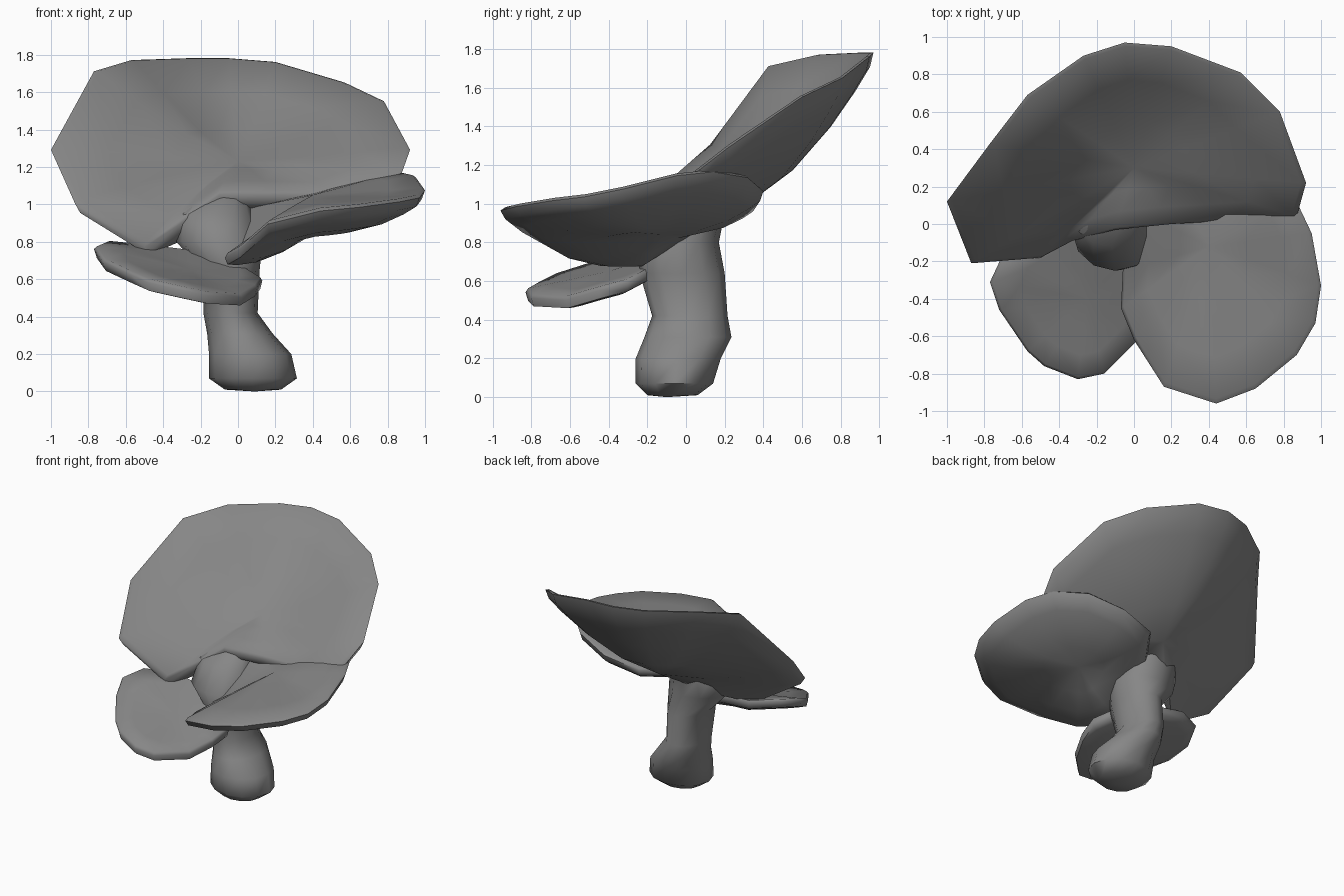
import bpy, bmesh, math
from mathutils import Vector

if "Cube" in bpy.data.objects:
    bpy.data.objects.remove(bpy.data.objects["Cube"])

grey = bpy.data.materials.new("dark_grey")
grey.diffuse_color = (0.24, 0.24, 0.24, 1)
grey.use_nodes = True
grey.node_tree.nodes["Principled BSDF"].inputs["Base Color"].default_value = grey.diffuse_color


def finish(name, rings, start, end):
    """Skin a list of closed rings, closing both ends on a centre point."""
    bm = bmesh.new()
    loops = [[bm.verts.new(p) for p in r] for r in rings]
    n = len(loops[0])
    for a, b in zip(loops, loops[1:]):
        for i in range(n):
            j = (i + 1) % n
            bm.faces.new((a[i], a[j], b[j], b[i]))
    for loop, tip in ((loops[0], start), (loops[-1], end)):
        c = bm.verts.new(tip)
        for i in range(n):
            bm.faces.new((loop[i], loop[(i + 1) % n], c))
    bmesh.ops.recalc_face_normals(bm, faces=bm.faces)
    me = bpy.data.meshes.new(name)
    bm.to_mesh(me)
    bm.free()
    me.materials.append(grey)
    ob = bpy.data.objects.new(name, me)
    bpy.context.collection.objects.link(ob)
    bpy.ops.object.select_all(action='DESELECT')
    ob.select_set(True)
    bpy.context.view_layer.objects.active = ob
    bpy.ops.object.shade_smooth_by_angle(angle=math.radians(60))
    return ob


def cap(name, rim, centre, bulge, lip, dish=1.0, power=2.5):
    """Fungus cap: dished top and bulging underside sharing one uneven rim."""
    rim = [Vector(p) for p in rim]
    c, bulge = Vector(centre), Vector(bulge)

    def ring(r, under):
        out = []
        for p in rim:
            q = c.lerp(p, r)
            q.z = c.z + (p.z - c.z) * r ** dish
            if under:
                q += bulge * (1 - r ** power) + Vector((0, 0, -lip))
            out.append(q)
        return out
    rings = [ring(r, False) for r in (0.35, 0.7, 0.97)]
    rings.append([p - Vector((0, 0, lip * 0.3)) for p in rim])
    rings += [ring(r, True) for r in (0.97, 0.85, 0.65, 0.35)]
    return finish(name, rings, c, c + bulge - Vector((0, 0, lip)))


# Large rear cap, tilted up towards the back
cap("large_cap", [
    (-1, .12, 1.31), (-.77, .43, 1.73), (-.57, .69, 1.79), (-.27, .9, 1.8),
    (-.05, .97, 1.8), (.2, .95, 1.78), (.57, .81, 1.67), (.78, .6, 1.57),
    (.92, .22, 1.31), (.87, .04, 1.17), (.55, .02, 1.06), (.2, 0, 1.07),
    (-.1, -.03, 1.07), (-.33, -.09, .9), (-.5, -.18, .79), (-.87, -.21, 1.02)],
    (0, .3, 1.23), (0, .02, -.17), .06, 1.2)

# Medium cap at front right, its back tucked under the large cap
cap("medium_cap", [
    (-.06, -.25, .73), (-.07, -.45, .73), (0, -.62, .77), (.16, -.87, .91),
    (.44, -.96, .98), (.65, -.88, 1.0), (.87, -.7, 1.03), (.97, -.53, 1.05),
    (1, -.33, 1.09), (.95, -.05, 1.16), (.86, .14, 1.18), (.68, .32, 1.15),
    (.42, .4, 1.08), (.15, .36, 1.02), (-.03, .1, .96)],
    (.4, -.12, 1.05), (0, 0, -.16), .05, 1.05)

# Small low cap at front left
cap("small_cap", [
    (-.77, -.31, .78), (-.72, -.46, .71), (-.57, -.68, .64), (-.48, -.76, .6),
    (-.3, -.83, .56), (-.16, -.8, .53), (.02, -.62, .52), (.1, -.45, .57),
    (.13, -.3, .61), (0, -.15, .69), (-.25, -.08, .76), (-.5, -.05, .79),
    (-.7, -.16, .81)],
    (-.25, -.4, .65), (0, 0, -.05), .06)

# Leaning stem: x, y, z, x radius, y radius
sections = [(.08, -.07, .01, .15, .13), (.08, -.06, .07, .235, .2),
            (.065, -.04, .2, .22, .22), (.01, .01, .31, .175, .225),
            (-.04, .02, .42, .145, .195), (-.035, -.02, .64, .15, .22),
            (-.1, -.04, .8, .23, .21), (-.12, .04, .95, .2, .16),
            (-.07, .1, 1.05, .12, .11)]
rings = []
for x, y, z, rx, ry in sections:
    rings.append([Vector((x + rx * math.cos(a), y + ry * math.sin(a), z))
                  for a in (i * math.tau / 12 for i in range(12))])
finish("stem", rings, Vector((.09, -.1, 0)), Vector((-.05, .12, 1.08)))
